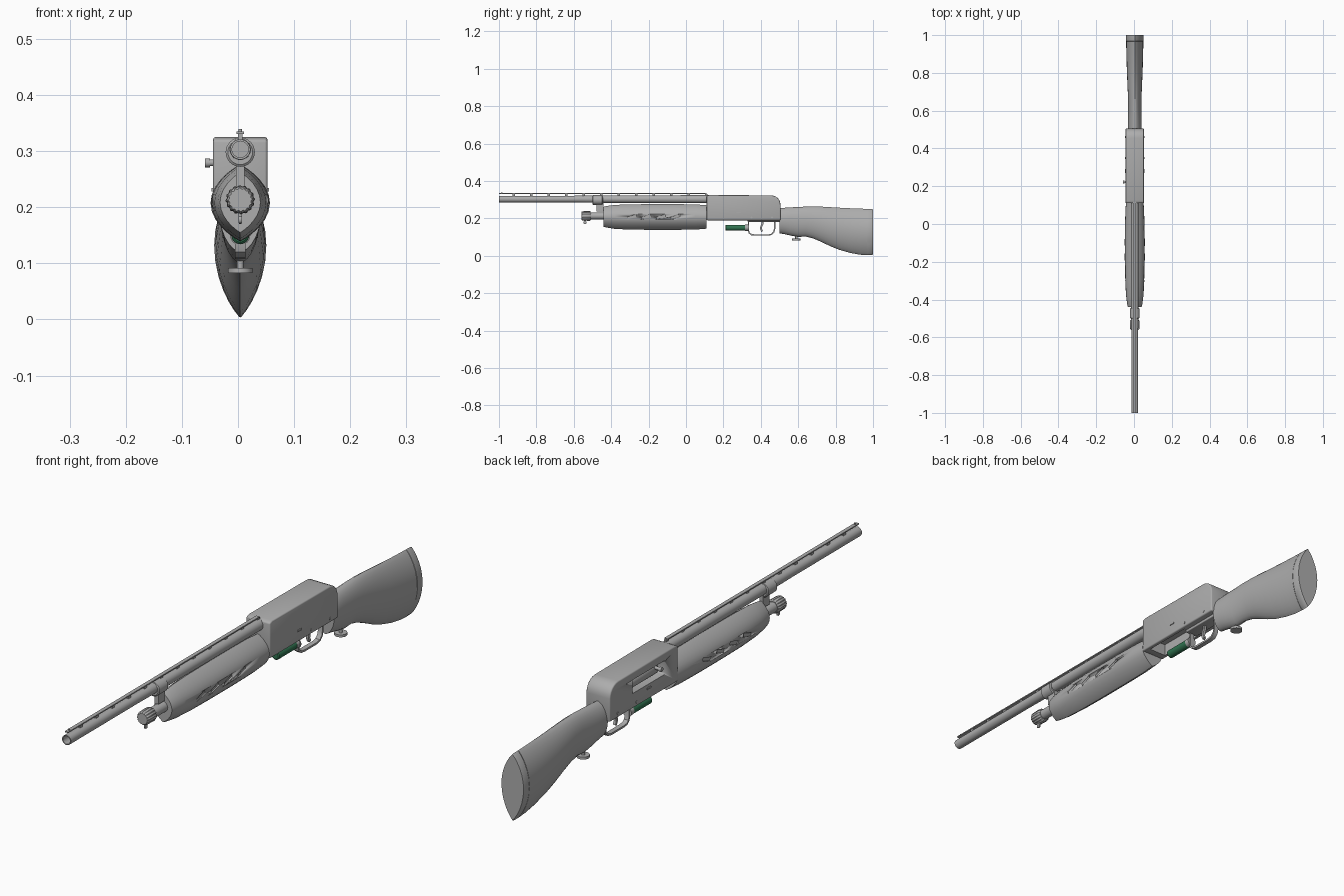
import bpy, bmesh, math
from mathutils import Matrix

if "Cube" in bpy.data.objects:
    bpy.data.objects.remove(bpy.data.objects["Cube"])

CX = 0.004  # shared centre line


def material(name, rgb):
    m = bpy.data.materials.new(name)
    m.diffuse_color = (*rgb, 1)
    m.use_nodes = True
    m.node_tree.nodes["Principled BSDF"].inputs["Base Color"].default_value = m.diffuse_color
    return m


GREY = material("grey", (0.42, 0.42, 0.42))
GREEN = material("dark green", (0.03, 0.17, 0.08))


def finish(name, bm, mat=GREY, bevel=0, angle=35):
    bmesh.ops.recalc_face_normals(bm, faces=bm.faces)
    me = bpy.data.meshes.new(name)
    bm.to_mesh(me)
    bm.free()
    me.materials.append(mat)
    ob = bpy.data.objects.new(name, me)
    bpy.context.collection.objects.link(ob)
    bpy.ops.object.select_all(action='DESELECT')
    ob.select_set(True)
    bpy.context.view_layer.objects.active = ob
    if bevel:
        md = ob.modifiers.new("bevel", 'BEVEL')
        md.width, md.segments, md.limit_method = bevel, 3, 'ANGLE'
        bpy.ops.object.modifier_apply(modifier=md.name)
    bpy.ops.object.shade_smooth_by_angle(angle=math.radians(angle))
    return ob


def loft(name, rings, mat=GREY, bevel=0, angle=35):
    """Skin a list of equal-length point rings and cap both ends."""
    bm = bmesh.new()
    vr = [[bm.verts.new(p) for p in r] for r in rings]
    n = len(vr[0])
    for a, b in zip(vr, vr[1:]):
        for i in range(n):
            bm.faces.new((a[i], a[(i + 1) % n], b[(i + 1) % n], b[i]))
    bm.faces.new(vr[0])
    bm.faces.new(vr[-1])
    return finish(name, bm, mat, bevel, angle)


def lathe(name, prof, z, x=CX, n=32, mat=GREY, knurl=0):
    """Revolve (y, radius) pairs about a lengthwise axis."""
    rings = []
    for y, r in prof:
        rings.append([(x + (r - knurl * (i % 4 > 1)) * math.cos(i * math.tau / n), y,
                       z + (r - knurl * (i % 4 > 1)) * math.sin(i * math.tau / n)) for i in range(n)])
    return loft(name, rings, mat)


def box(name, center, size, rot=0, bevel=0):
    bm = bmesh.new()
    m = Matrix.Translation(center) @ Matrix.Rotation(rot, 4, 'X') @ Matrix.Diagonal((*size, 1))
    bmesh.ops.create_cube(bm, size=1, matrix=m)
    return finish(name, bm, GREY, bevel)


def lens(y, top, bot, w, q=0.9, mid=0.5, n=14):
    """Pointed oval cross-section; q sets tip sharpness, mid the widest height."""
    zc = bot + (top - bot) * mid
    ring = []
    for side in (1, -1):
        for i in range(n):
            t = -math.cos(math.pi * i / n) * side
            half = (top - zc) if t > 0 else (zc - bot)
            ring.append((CX + side * w * max(0, 1 - t * t) ** q, y, zc + t * half))
    return ring


def strip(name, path, w, t):
    """Sweep a flat bar along a (y, z) path."""
    rings = []
    for i, (y, z) in enumerate(path):
        a, b = path[max(i - 1, 0)], path[min(i + 1, len(path) - 1)]
        d = math.hypot(b[0] - a[0], b[1] - a[1])
        ny, nz = -(b[1] - a[1]) / d * t, (b[0] - a[0]) / d * t
        rings.append([(CX + sx * w, y + s * ny, z + s * nz)
                      for sx, s in ((-1, -1), (1, -1), (1, 1), (-1, 1))])
    return loft(name, rings)


def disc(name, center, r, depth, axis='Z', scale=(1, 1, 1)):
    bm = bmesh.new()
    rot = Matrix.Rotation(math.pi / 2, 4, 'Y') if axis == 'X' else Matrix()
    bmesh.ops.create_cone(bm, cap_ends=True, segments=20, radius1=r, radius2=r, depth=depth,
                          matrix=Matrix.Translation(center) @ Matrix.Diagonal((*scale, 1)) @ rot)
    return finish(name, bm)


def cut(ob, cutter):
    md = ob.modifiers.new("cut", 'BOOLEAN')
    md.operation, md.object, md.solver = 'DIFFERENCE', cutter, 'EXACT'
    bpy.context.view_layer.objects.active = ob
    bpy.ops.object.modifier_apply(modifier=md.name)
    bpy.data.objects.remove(cutter)


# Receiver: side profile with rounded rear top corner
prof = [(0.11, 0.19), (0.505, 0.19), (0.505, 0.275)]
prof += [(0.455 + 0.05 * math.cos(a), 0.275 + 0.048 * math.sin(a))
         for a in (math.radians(k) for k in range(15, 91, 15))]
prof += [(0.125, 0.325), (0.11, 0.32)]
receiver = loft("receiver", [[(CX + s * 0.0485, y, z) for y, z in prof] for s in (-1, 1)], bevel=0.005)
cut(receiver, box("loading_cutter", (CX, 0.235, 0.205), (0.07, 0.19, 0.06)))
cut(receiver, box("port_cutter", (-0.04, 0.28, 0.27), (0.05, 0.19, 0.05), bevel=0.006))

# Bolt and charging handle inside the port
lathe("bolt", [(0.205, 0.018), (0.21, 0.021), (0.38, 0.021)], 0.27, x=-0.014)
disc("charging_handle", (-0.042, 0.222, 0.279), 0.006, 0.024, 'X')
disc("charging_knob", (-0.054, 0.222, 0.279), 0.008, 0.009, 'X')

# Pins and small controls on the receiver sides
for s in (-1, 1):
    for i, y in enumerate((0.35, 0.46)):
        disc(f"receiver_pin_{i}_{'left' if s < 0 else 'right'}", (CX + s * 0.0485, y, 0.205), 0.005, 0.004, 'X')
    box("side_catch", (CX + s * 0.049, 0.28, 0.231), (0.005, 0.022, 0.006))

# Barrel with hollow muzzle, and its mounting ring
lathe("barrel", [(0.12, 0.021), (-0.40, 0.020), (-0.6, 0.018), (-1.0, 0.018), (-1.0, 0.0145), (-0.85, 0.0145)], 0.303)
lathe("barrel_ring", [(-0.50, 0.022), (-0.497, 0.026), (-0.448, 0.026), (-0.445, 0.022)], 0.298)
box("ring_link", (CX, -0.46, 0.262), (0.016, 0.036, 0.05))

# Ventilated sighting rib on posts, with front bead
box("sight_rib", (CX, -0.445, 0.3325), (0.014, 1.11, 0.004))
for i in range(12):
    box(f"rib_post_{i}", (CX, -0.92 + i * 0.0935, 0.325), (0.008, 0.014, 0.012))
disc("front_bead", (CX, -0.985, 0.336), 0.003, 0.007)

# Magazine tube, knurled cap and front sling loop
lathe("magazine_tube", [(-0.52, 0.019), (0.12, 0.019)], 0.213)
lathe("magazine_cap", [(-0.56, 0.021), (-0.554, 0.025), (-0.515, 0.026), (-0.508, 0.022)], 0.213, n=64, knurl=0.0018)
box("front_sling_stud", (CX, -0.54, 0.183), (0.006, 0.012, 0.022))
disc("front_sling_loop", (CX, -0.54, 0.178), 0.008, 0.004, 'X')

# Fore-end with slanted grip slots on both sides
fore = [(-0.44, 0.262, 0.155, 0.036), (-0.425, 0.266, 0.151, 0.04), (-0.38, 0.272, 0.144, 0.046),
        (-0.30, 0.275, 0.14, 0.051), (-0.2, 0.276, 0.139, 0.053), (-0.05, 0.276, 0.139, 0.053),
        (0.05, 0.275, 0.14, 0.05), (0.11, 0.27, 0.145, 0.047)]
fore_end = loft("fore_end", [lens(*f) for f in fore])
for s in (-1, 1):
    for i in range(4):
        cut(fore_end, box("slot_cutter", (CX + s * 0.062, -0.29 + i * 0.078, 0.208), (0.03, 0.05, 0.013), 0.3))
bpy.context.view_layer.objects.active = fore_end

# Stock: grip flowing into the butt, with a separate butt pad
stock = [(0.50, 0.255, 0.12, 0.037, 0.6), (0.53, 0.257, 0.115, 0.037, 0.58), (0.56, 0.259, 0.108, 0.036, 0.56),
         (0.60, 0.261, 0.101, 0.035, 0.56), (0.64, 0.263, 0.103, 0.035, 0.58), (0.68, 0.264, 0.093, 0.036, 0.62),
         (0.72, 0.263, 0.076, 0.038, 0.67), (0.77, 0.26, 0.052, 0.04, 0.73), (0.82, 0.257, 0.032, 0.042, 0.78),
         (0.88, 0.254, 0.015, 0.044, 0.82), (0.93, 0.252, 0.006, 0.045, 0.85), (0.967, 0.251, 0.003, 0.046, 0.87)]
loft("stock", [lens(*s, mid=0.52) for s in stock])
pad = [(0.967, 0.249, 0.005, 0.045, 0.87), (0.969, 0.251, 0.003, 0.0465, 0.87),
       (0.996, 0.25, 0.004, 0.0465, 0.87), (1.0, 0.248, 0.007, 0.045, 0.87)]
loft("butt_pad", [lens(*p, mid=0.52) for p in pad])

# Rear sling swivel
disc("rear_sling_stem", (CX, 0.59, 0.098), 0.006, 0.02)
disc("rear_sling_plate", (CX, 0.59, 0.0875), 0.022, 0.009)

# Trigger housing, guard and trigger
box("trigger_housing", (CX, 0.415, 0.189), (0.05, 0.17, 0.016), bevel=0.003)
guard = [(0.334, 0.19), (0.334, 0.135), (0.338, 0.122), (0.350, 0.113), (0.37, 0.111), (0.44, 0.111),
         (0.458, 0.115), (0.47, 0.128), (0.474, 0.145), (0.474, 0.19)]
strip("trigger_guard", guard, 0.009, 0.0035)
strip("trigger", [(0.41, 0.19), (0.409, 0.17), (0.402, 0.155), (0.401, 0.143), (0.407, 0.13)], 0.005, 0.005)

# Spare shell under the loading opening
lathe("shell_case", [(0.21, 0.012), (0.213, 0.0155), (0.318, 0.0155)], 0.15, mat=GREEN, n=24)
lathe("shell_base", [(0.316, 0.0162), (0.332, 0.0162), (0.332, 0.018), (0.336, 0.018)], 0.15, n=24)
